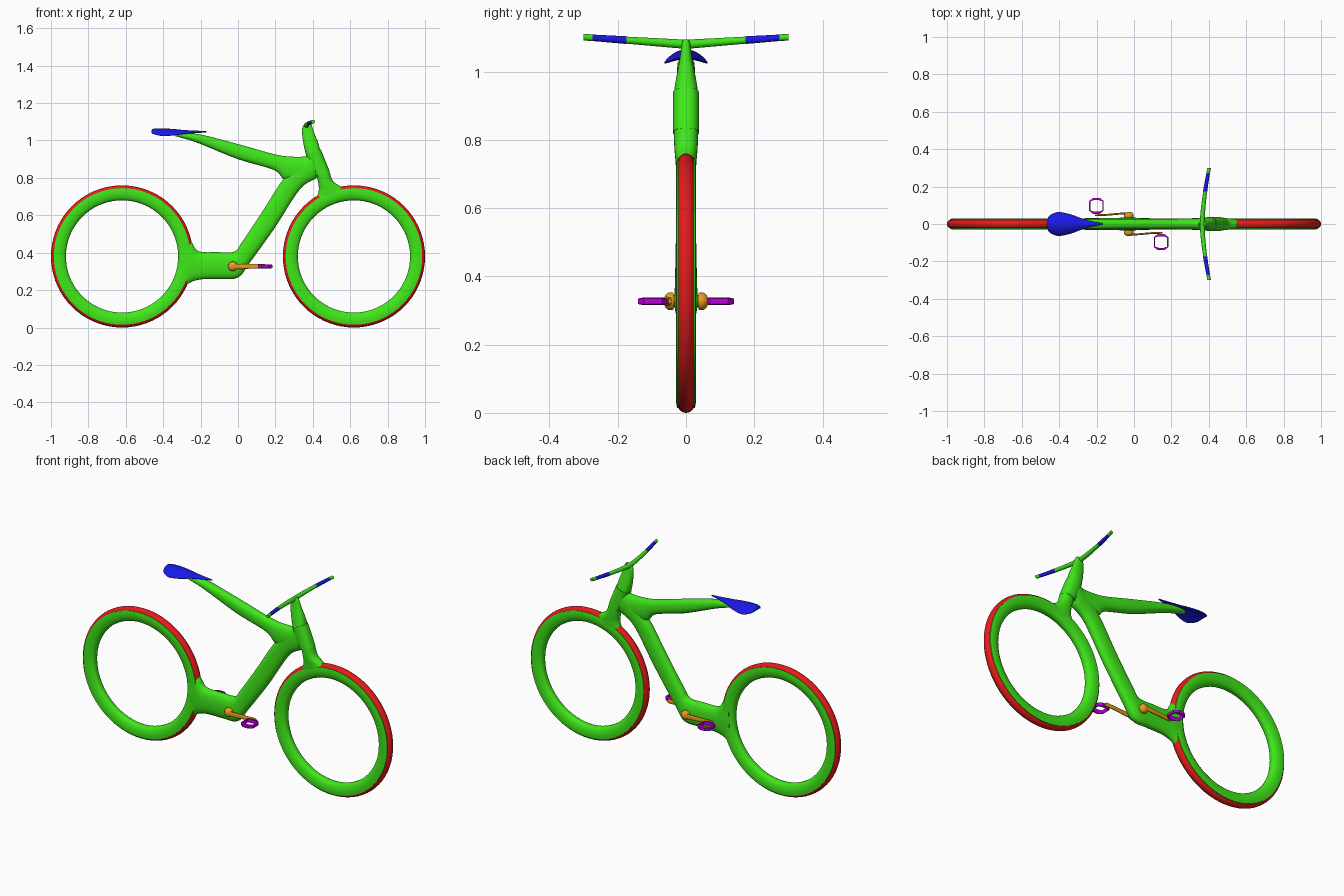
import bpy, bmesh
from math import sin, cos, pi, copysign
from mathutils import Vector


def material(name, rgb):
    m = bpy.data.materials.new(name)
    m.diffuse_color = (*rgb, 1)
    return m


GREEN = material("green", (0.05, 0.8, 0.01))
RED = material("red", (0.8, 0.01, 0.01))
BLUE = material("blue", (0.01, 0.01, 0.8))
ORANGE = material("orange", (0.8, 0.35, 0.01))
PURPLE = material("purple", (0.5, 0.0, 0.7))


def skin(name, rings, mat, closed=False, angle=40):
    """Join equal-length rings of points into a solid (capped, or closed into a loop)."""
    bm = bmesh.new()
    rows = [[bm.verts.new(p) for p in r] for r in rings]
    n = len(rows[0])
    pairs = list(zip(rows, rows[1:]))
    if closed:
        pairs.append((rows[-1], rows[0]))
    else:
        bm.faces.new(rows[0])
        bm.faces.new(rows[-1])
    for a, b in pairs:
        for i in range(n):
            j = (i + 1) % n
            bm.faces.new((a[i], a[j], b[j], b[i]))
    bmesh.ops.recalc_face_normals(bm, faces=bm.faces)
    me = bpy.data.meshes.new(name)
    bm.to_mesh(me)
    bm.free()
    me.materials.append(mat)
    ob = bpy.data.objects.new(name, me)
    bpy.context.collection.objects.link(ob)
    bpy.ops.object.select_all(action='DESELECT')
    ob.select_set(True)
    bpy.context.view_layer.objects.active = ob
    bpy.ops.object.shade_smooth_by_angle(angle=angle * pi / 180)
    return ob


def smooth_rows(rows, sub=6):
    """Catmull-Rom interpolation of number rows."""
    out = []
    for i in range(len(rows) - 1):
        p0, p1 = rows[max(i - 1, 0)], rows[i]
        p2, p3 = rows[i + 1], rows[min(i + 2, len(rows) - 1)]
        for k in range(sub):
            t = k / sub
            out.append([0.5 * (2 * b + (c - a) * t + (2 * a - 5 * b + 4 * c - d) * t * t
                               + (3 * b - a - 3 * c + d) * t ** 3)
                        for a, b, c, d in zip(p0, p1, p2, p3)])
    out.append(list(rows[-1]))
    return out


def loft(name, rows, mat, power=0.85, n=28):
    """Rows: edge A (x, z), edge B (x, z), half width, optional y centre."""
    rings = []
    for r in smooth_rows(rows):
        a, b, w = Vector((r[0], 0, r[1])), Vector((r[2], 0, r[3])), r[4]
        y = r[5] if len(r) > 5 else 0
        ring = []
        for i in range(n):
            c, s = cos(2 * pi * i / n), sin(2 * pi * i / n)
            c, s = (copysign(abs(v) ** power, v) for v in (c, s))
            p = (a + b) / 2 + (a - b) / 2 * c
            ring.append((p.x, y + w * s, p.z))
        rings.append(ring)
    return skin(name, rings, mat)


def revolve(name, profile, cx, cz, mat, closed=False, n=72):
    """Spin (radius, y) points about an axis along y."""
    rings = [[(cx + r * cos(2 * pi * i / n), y, cz + r * sin(2 * pi * i / n))
              for i in range(n)] for r, y in profile]
    return skin(name, rings, mat, closed)


# Hubless wheels: wide rim with a tyre sunk in it
half = [(0.300, 0.008), (0.304, 0.016), (0.314, 0.023), (0.332, 0.028), (0.350, 0.029), (0.365, 0.0265)]
rim = half + [(r, -y) for r, y in reversed(half)]
tyre = [(0.355 + 0.025 * cos(2 * pi * i / 20), 0.025 * sin(2 * pi * i / 20)) for i in range(20)]
for name, cx in (("rear", -0.62), ("front", 0.62)):
    revolve(name + "_rim", rim, cx, 0.38, GREEN, True)
    revolve(name + "_tyre", tyre, cx, 0.38, RED, True)

# Main frame: rear wheel clamp, bottom bracket and down tube
loft("main_frame", [
    (-0.290, 0.530, -0.305, 0.190, 0.028), (-0.247, 0.455, -0.265, 0.235, 0.031),
    (-0.210, 0.408, -0.200, 0.257, 0.031), (-0.110, 0.403, -0.100, 0.260, 0.033),
    (-0.020, 0.406, 0.000, 0.267, 0.034), (0.020, 0.455, 0.064, 0.348, 0.032),
    (0.127, 0.615, 0.198, 0.535, 0.029), (0.240, 0.790, 0.330, 0.738, 0.030),
    (0.350, 0.908, 0.420, 0.800, 0.034), (0.400, 0.925, 0.450, 0.840, 0.034)], GREEN)

# Cantilevered top tube carrying the seat
loft("top_tube", [
    (0.380, 0.915, 0.360, 0.780, 0.032), (0.300, 0.913, 0.252, 0.790, 0.030),
    (0.200, 0.925, 0.190, 0.843, 0.028), (0.010, 0.978, 0.000, 0.900, 0.028),
    (-0.200, 1.032, -0.210, 0.985, 0.026), (-0.300, 1.040, -0.305, 1.015, 0.022),
    (-0.335, 1.040, -0.335, 1.022, 0.012)], GREEN)

# Head tube, fork and stem
loft("head_tube", [(0.410, 0.808, 0.490, 0.835, 0.038), (0.385, 0.865, 0.467, 0.893, 0.0385),
                   (0.362, 0.925, 0.442, 0.953, 0.038)], GREEN)
loft("fork", [
    (0.405, 0.660, 0.590, 0.735, 0.028), (0.430, 0.722, 0.545, 0.757, 0.031),
    (0.430, 0.765, 0.507, 0.785, 0.034), (0.420, 0.815, 0.488, 0.838, 0.036)], GREEN)
loft("stem", [
    (0.364, 0.922, 0.439, 0.950, 0.036), (0.352, 0.970, 0.428, 0.990, 0.029),
    (0.344, 1.025, 0.408, 1.040, 0.019), (0.343, 1.063, 0.394, 1.080, 0.014),
    (0.350, 1.083, 0.386, 1.094, 0.011)], GREEN)


# Handlebar in coloured sections, swept forward and up
def bar(name, y0, y1, mat, extra=0.0, n=16, steps=10):
    rings = []
    for k in range(steps + 1):
        y = y0 + (y1 - y0) * k / steps
        t = abs(y) / 0.3
        x, z, r = 0.365 + 0.037 * t ** 1.6, 1.080 + 0.021 * t, 0.0135 - 0.0055 * t + extra
        rings.append([(x + r * cos(2 * pi * i / n), y, z + r * sin(2 * pi * i / n)) for i in range(n)])
    return skin(name, rings, mat)


bar("handlebar", -0.176, 0.176, GREEN, steps=24)
for s, side in ((-1, "right"), (1, "left")):
    bar(side + "_grip", s * 0.175, s * 0.275, BLUE, 0.001)
    bar(side + "_bar_end", s * 0.274, s * 0.300, GREEN, 0.0015)

# Seat: drooping wings at the back, narrow nose at the front; rows x, half width, z, droop, half thickness
seat = smooth_rows([
    (-0.463, 0.020, 1.048, 0.004, 0.006), (-0.452, 0.045, 1.052, 0.016, 0.011),
    (-0.405, 0.064, 1.053, 0.028, 0.012), (-0.340, 0.052, 1.049, 0.020, 0.012),
    (-0.290, 0.034, 1.046, 0.009, 0.010), (-0.230, 0.016, 1.046, 0.003, 0.007),
    (-0.168, 0.004, 1.047, 0.000, 0.003)])
skin("seat", [[(x, w * cos(a), z - d * cos(a) ** 2 + h * sin(a))
               for a in (2 * pi * i / 28 for i in range(28))] for x, w, z, d, h in seat], BLUE)

# Cranks and pedals: the left side is the right one turned half a turn
BX, BZ = -0.028, 0.327
revolve("crank_axle", [(0.018, -0.05), (0.018, 0.05)], BX, BZ, ORANGE, n=24)
for s, side in ((1, "right"), (-1, "left")):
    revolve(side + "_crank_hub", [(r, -s * y) for r, y in (
        (0.024, 0.036), (0.026, 0.042), (0.025, 0.052), (0.019, 0.060), (0.009, 0.065))], BX, BZ, ORANGE, n=28)
    loft(side + "_crank_arm", [
        (BX + s * x, BZ + h, BX + s * x, BZ - h, w, -s * y) for x, h, w, y in (
            (-0.004, 0.014, 0.005, 0.058), (0.05, 0.0135, 0.005, 0.055),
            (0.12, 0.012, 0.005, 0.049), (0.168, 0.012, 0.005, 0.047), (0.18, 0.007, 0.004, 0.047))], ORANGE)
    # pedal cage: chamfered outline with a hole, swept as a closed loop of square sections
    outer = [(0.039, 0.026), (0.018, 0.043), (-0.018, 0.043), (-0.039, 0.026),
             (-0.039, -0.026), (-0.018, -0.043), (0.018, -0.043), (0.039, -0.026)]
    px, py = BX + s * 0.173, -s * 0.097
    rings = []
    for x, y in outer:
        ix, iy = x * 0.84, copysign(0.024 if abs(x) > 0.03 else 0.030, y)
        rings.append([(px + x, py + y, BZ - 0.008), (px + x, py + y, BZ + 0.008),
                      (px + ix, py + iy, BZ + 0.011), (px + ix, py + iy, BZ - 0.011)])
    skin(side + "_pedal", rings, PURPLE, True, 25)
